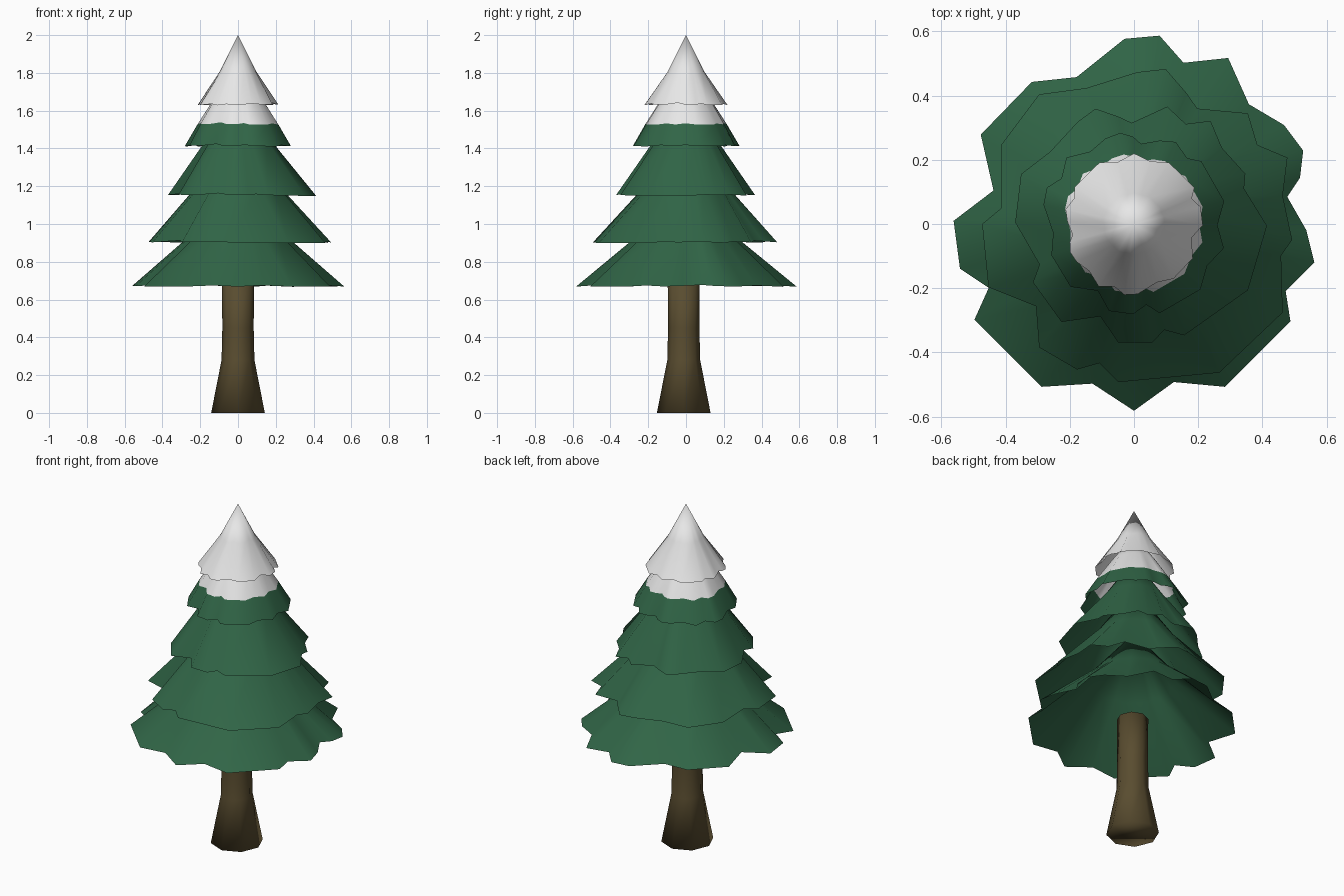
import bpy
import bmesh
import math
from mathutils import Vector, Matrix

cube = bpy.data.objects.get("Cube")
if cube:
    bpy.data.objects.remove(cube, do_unlink=True)


def make_material(name, color):
    mat = bpy.data.materials.new(name)
    mat.use_nodes = True
    mat.diffuse_color = (*color, 1)
    mat.node_tree.nodes["Principled BSDF"].inputs["Base Color"].default_value = (*color, 1)
    return mat


needle_green = make_material("needle green", (0.03, 0.13, 0.062))
snow_white = make_material("snow white", (0.80, 0.80, 0.80))
bark_brown = make_material("bark brown", (0.10, 0.073, 0.029))


def make_object(name, bm, materials):
    mesh = bpy.data.meshes.new(name)
    bm.to_mesh(mesh)
    bm.free()
    for mat in materials:
        mesh.materials.append(mat)
    mesh.shade_smooth()
    obj = bpy.data.objects.new(name, mesh)
    bpy.context.collection.objects.link(obj)
    return obj


def bridge(bm, lower, upper, slot=0):
    """Join two rings of equal length with quads."""
    n = len(lower)
    for i in range(n):
        j = (i + 1) % n
        bm.faces.new((lower[i], lower[j], upper[j], upper[i])).material_index = slot


# Ragged branch rims, clockwise from the back
wide_rim = [(.08, .59), (.155, .505), (.295, .52), (.36, .375), (.47, .31), (.53, .23),
            (.52, .145), (.48, .085), (.54, -.02), (.565, -.12), (.475, -.21), (.49, -.305),
            (.285, -.51), (.125, -.495), (0, -.585), (-.13, -.5), (-.29, -.51), (-.5, -.3),
            (-.455, -.2), (-.545, -.14), (-.565, .01), (-.44, .105), (-.48, .28),
            (-.32, .445), (-.18, .46), (-.03, .58)]
second_rim = [(.1, .49), (.165, .415), (.2, .365), (.36, .35), (.39, .25), (.485, .21),
              (.47, .09), (.5, -.05), (.465, -.1), (.47, -.28), (.27, -.47), (-.05, -.5),
              (-.11, -.44), (-.18, -.46), (-.3, -.39), (-.31, -.26), (-.46, -.2), (-.48, 0),
              (-.42, .05), (-.42, .25), (-.3, .41), (-.15, .43), (.01, .48)]


def make_tier(name, rim, scale, turn, profile, apex, slots, materials):
    """Hollow ragged cone; profile holds (mean radius, height, raggedness) per ring."""
    bm = bmesh.new()
    spin = Matrix.Rotation(math.radians(turn), 2)
    points = [spin @ Vector(p) * scale for p in reversed(rim)]
    mean = sum(p.length for p in points) / len(points)
    rings = []
    for radius, z, ragged in profile:
        ring = []
        for p in points:
            jag = 1 + (p.length / mean - 1) * ragged
            flat = p.normalized() * radius * jag
            drop = (p.length / mean - 1) * -0.05
            ring.append(bm.verts.new((flat.x, flat.y, z + drop)))
        rings.append(ring)
    for lower, upper, slot in zip(rings, rings[1:], slots):
        bridge(bm, lower, upper, slot)
    tip = bm.verts.new((0, 0, apex))
    top = rings[-1]
    for i in range(len(top)):
        bm.faces.new((top[i], top[(i + 1) % len(top)], tip)).material_index = slots[-1]
    return make_object(name, bm, materials)


# Branch tiers
green = [needle_green]
make_tier("bottom_branch_tier", wide_rim, 1, 0,
          [(.545, .672, 1), (.24, .95, .4)], 1.24, [0, 0], green)
make_tier("lower_branch_tier", second_rim, 1, 0,
          [(.475, .905, 1), (.21, 1.21, .4)], 1.52, [0, 0], green)
make_tier("middle_branch_tier", second_rim, .77, 30,
          [(.365, 1.155, 1), (.165, 1.45, .4)], 1.70, [0, 0], green)
make_tier("upper_branch_tier", wide_rim, .5, 75,
          [(.275, 1.415, .8), (.212, 1.53, .6), (.125, 1.67, .4)], 1.85, [0, 1, 1],
          [needle_green, snow_white])
make_tier("snow_cap", wide_rim, .38, 180,
          [(.21, 1.633, .7), (.095, 1.81, .3)], 2.0, [0, 0], [snow_white])

# Flared trunk with a closed base and top
bm = bmesh.new()
sides = 8
rings = []
for radius, z in [(.142, 0), (.087, .28), (.083, .45), (.085, .71)]:
    ring = []
    for i in range(sides):
        a = math.tau * i / sides
        ring.append(bm.verts.new((radius * math.cos(a), radius * math.sin(a) - .012, z)))
    rings.append(ring)
for lower, upper in zip(rings, rings[1:]):
    bridge(bm, lower, upper)
bm.faces.new(list(reversed(rings[0])))
bm.faces.new(rings[-1])
make_object("trunk", bm, [bark_brown])
